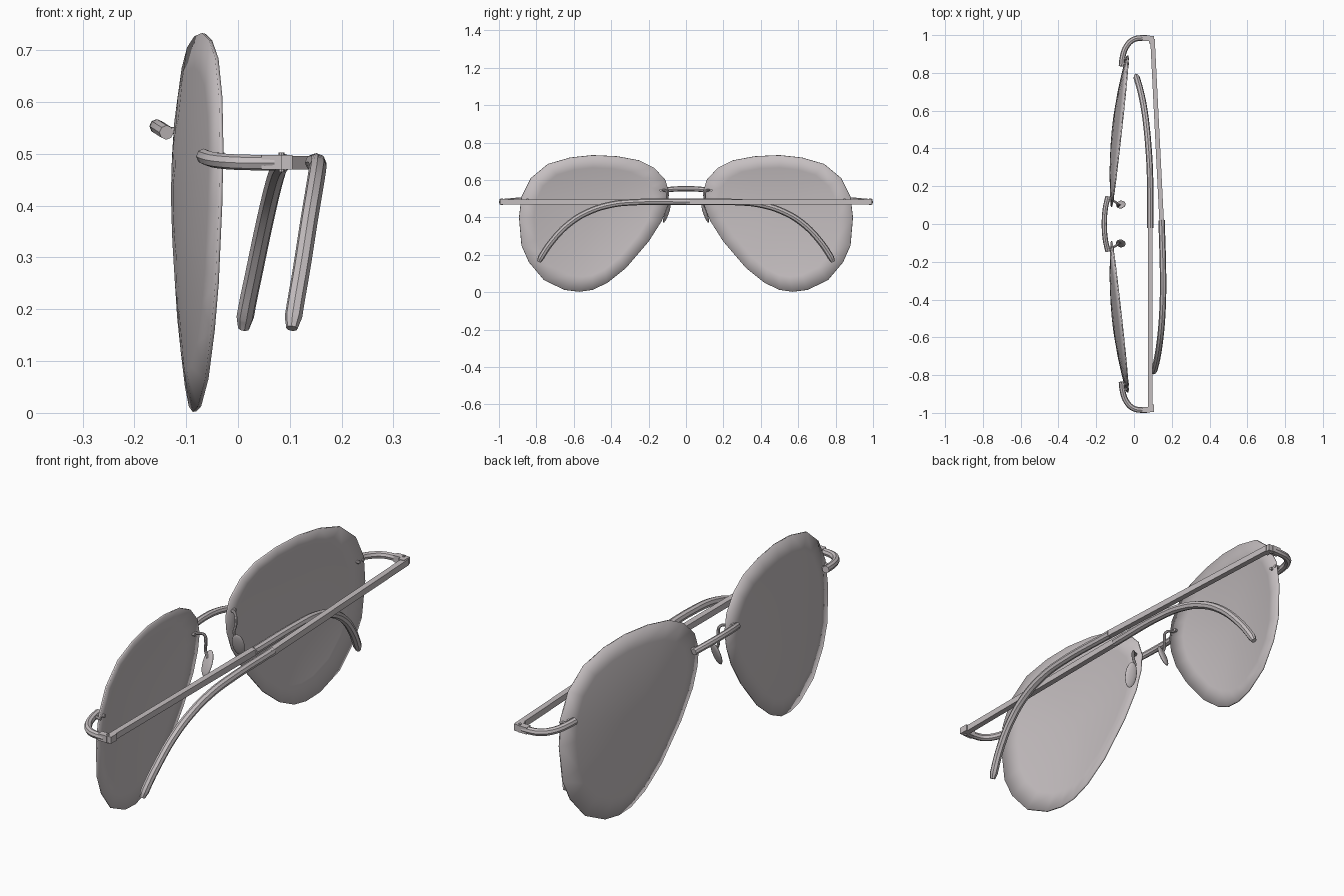
import bpy
import bmesh
import math
from mathutils import Vector

if "Cube" in bpy.data.objects:
    bpy.data.objects.remove(bpy.data.objects["Cube"], do_unlink=True)

grey = bpy.data.materials.new("warm grey")
grey.use_nodes = True
colour = (0.56, 0.52, 0.53, 1)
grey.diffuse_color = colour
grey.node_tree.nodes["Principled BSDF"].inputs["Base Color"].default_value = colour


def finish(obj, angle=40):
    """Apply the material and smooth shading."""
    obj.data.materials.clear()
    obj.data.materials.append(grey)
    bpy.ops.object.select_all(action="DESELECT")
    obj.select_set(True)
    bpy.context.view_layer.objects.active = obj
    if obj.type == "CURVE":
        bpy.ops.object.convert(target="MESH")
    bpy.ops.object.shade_smooth_by_angle(angle=math.radians(angle))
    return bpy.context.object


def tube(name, points, radius, taper_end=False):
    """Round wire through the points."""
    curve = bpy.data.curves.new(name, "CURVE")
    curve.dimensions = "3D"
    curve.bevel_depth = radius
    curve.bevel_resolution = 2
    curve.resolution_u = 5
    curve.use_fill_caps = True
    spline = curve.splines.new("BEZIER")
    spline.bezier_points.add(len(points) - 1)
    for bp, p in zip(spline.bezier_points, points):
        bp.co = p
        bp.handle_left_type = bp.handle_right_type = "AUTO"
    if taper_end:
        spline.bezier_points[-1].radius = 0.65
    obj = bpy.data.objects.new(name, curve)
    bpy.context.collection.objects.link(obj)
    return finish(obj)


def bar(name, start, end, width, height):
    """Rectangular bar between two points."""
    start, end = Vector(start), Vector(end)
    bpy.ops.mesh.primitive_cube_add(size=1, location=(start + end) / 2)
    obj = bpy.context.object
    obj.name = name
    obj.scale = (width, (end - start).length, height)
    d = end - start
    obj.rotation_euler.z = math.atan2(-d.x, d.y)
    return finish(obj)


# Lens outline as (y, z), starting at the top
OUTLINE = [(.5, .733), (.62, .72), (.74, .685), (.83, .61), (.88, .51), (.893, .4),
           (.88, .25), (.84, .16), (.76, .065), (.65, .012), (.57, .002), (.5, .012),
           (.42, .05), (.32, .13), (.2, .27), (.13, .38), (.1, .46), (.09, .53),
           (.11, .6), (.17, .665), (.25, .705), (.37, .727)]
CENTRE = Vector((.5, .4))


def lens(name, side):
    """Shallow dome whose rim leans back toward the temple."""
    bm = bmesh.new()

    def vert(p, s):
        y, z = CENTRE + (Vector(p) - CENTRE) * s
        x = -.127 + (y - .1) * .112 + (z - .37) * .035 - .035 * (1 - s * s)
        return bm.verts.new((x, side * y, z))

    rings = [[vert(p, s) for p in OUTLINE] for s in (1, .8, .55, .28)]
    hub = vert(CENTRE, 0)
    n = len(OUTLINE)
    for i in range(n):
        j = (i + 1) % n
        for a, b in zip(rings, rings[1:]):
            bm.faces.new((a[i], a[j], b[j], b[i]))
        bm.faces.new((rings[-1][i], rings[-1][j], hub))
    bmesh.ops.recalc_face_normals(bm, faces=bm.faces)
    if sum(f.normal.x for f in bm.faces) > 0:
        bmesh.ops.reverse_faces(bm, faces=bm.faces)
    mesh = bpy.data.meshes.new(name)
    bm.to_mesh(mesh)
    bm.free()
    obj = bpy.data.objects.new(name, mesh)
    bpy.context.collection.objects.link(obj)
    solid = obj.modifiers.new("thickness", "SOLIDIFY")
    solid.thickness = .007
    finish(obj)


def nose_pad(name, side):
    """Flattened oval pad, splayed outward at the bottom."""
    bpy.ops.mesh.primitive_uv_sphere_add(segments=16, ring_count=8,
                                         location=(-.07, side * .103, .422))
    obj = bpy.context.object
    obj.name = name
    obj.scale = (.026, .009, .054)
    obj.rotation_euler = (side * math.radians(20), 0, side * math.radians(15))
    finish(obj)


for label, side in (("left", -1), ("right", 1)):
    def at(*points):
        return [(x, side * y, z) for x, y, z in points]

    lens(label + "_lens", side)

    # Nose pad with its bent wire and mounting pins
    nose_pad(label + "_nose_pad", side)
    tube(label + "_pad_arm", at((-.135, .125, .545), (-.105, .12, .545), (-.085, .105, .54),
                                (-.08, .1, .505), (-.085, .095, .47), (-.07, .1, .44)), .006)
    tube(label + "_bridge_pin", at((-.15, .135, .545), (-.105, .135, .545)), .007)

    # End piece wrapping from the lens front round to the hinge
    tube(label + "_end_piece", at((-.066, .835, .495), (-.06, .885, .492), (-.04, .94, .487),
                                  (-.005, .975, .484), (.04, .985, .483), (.07, .985, .483)), .015)
    for k, y in enumerate((.848, .875)):
        tube(f"{label}_lens_pin_{k + 1}", at((-.06, y, .495), (-.026, y, .495)), .007)

    # Hinge: two leaves and a screw
    bar(label + "_hinge_leaf", *at((.065, .97, .484), (.065, .998, .484)), .04, .028)
    bar(label + "_hinge_knuckle", *at((.092, .955, .484), (.092, .995, .484)), .026, .028)
    tube(label + "_hinge_screw", at((.084, .985, .465), (.084, .985, .502)), .006)

# Bridge bowing forward between the lenses
tube("bridge", [(-.138, -.145, .541), (-.152, -.08, .55), (-.157, 0, .553),
                (-.152, .08, .55), (-.138, .145, .541)], .014)

# Folded temples: flat bar, then a round tip curving down
bar("right_temple_bar", (.098, .98, .483), (.147, 0, .483), .024, .026)
tube("right_temple_tip", [(.146, .02, .483), (.154, -.28, .481), (.153, -.4, .468),
                          (.147, -.52, .43), (.137, -.62, .37), (.123, -.71, .28),
                          (.107, -.775, .185), (.104, -.786, .163)], .017, True)
bar("left_temple_bar", (.087, -.98, .483), (.087, 0, .483), .024, .026)
tube("left_temple_tip", [(.087, -.02, .483), (.084, .28, .481), (.077, .4, .468),
                         (.066, .52, .43), (.052, .62, .37), (.033, .71, .28),
                         (.014, .775, .185), (.011, .786, .163)], .017, True)
